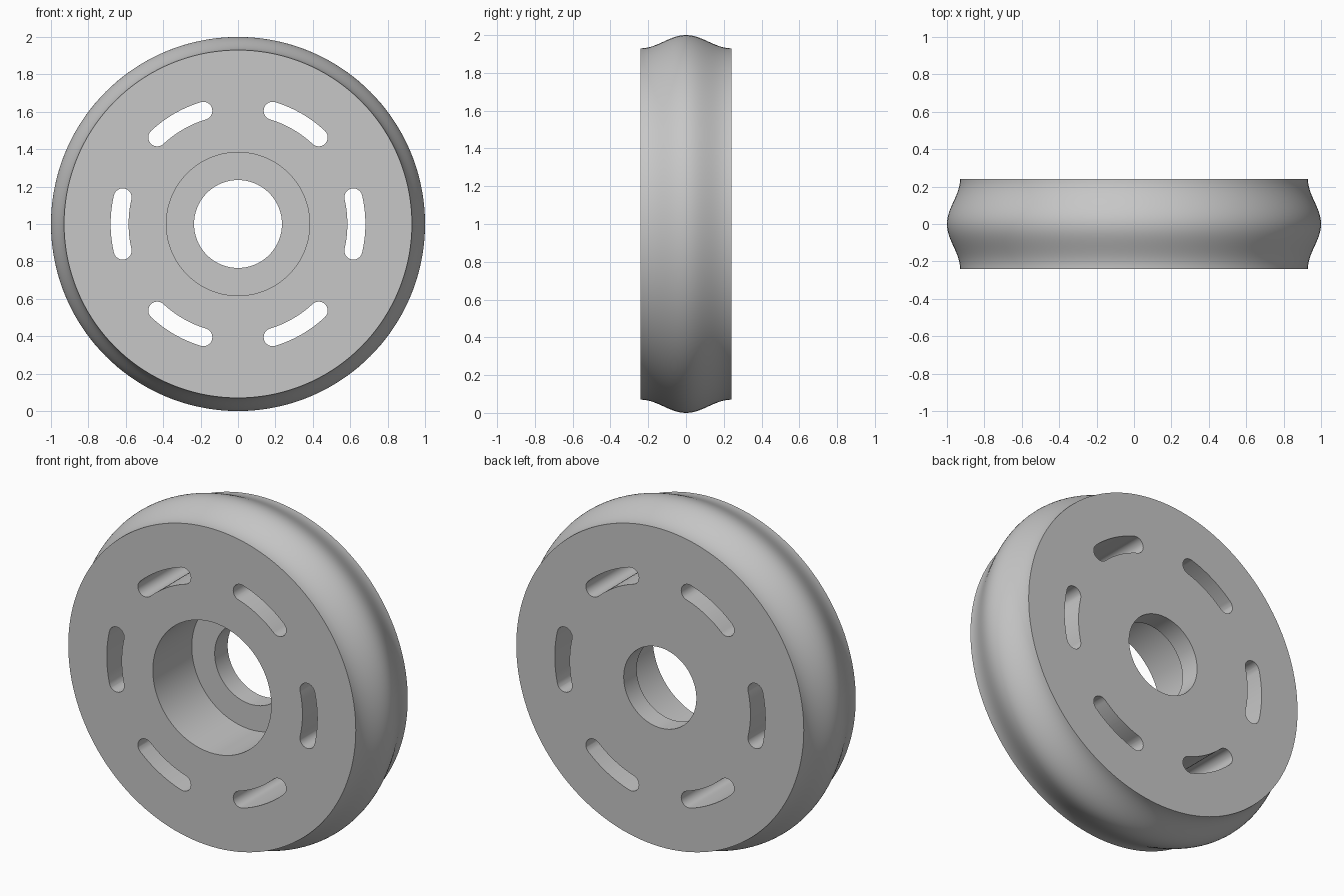
import bpy, bmesh
from math import pi, cos, sin, radians
from mathutils import Vector

cube = bpy.data.objects.get("Cube")
if cube:
    bpy.data.objects.remove(cube)

HALF = 0.24                 # half width of the wheel
BORE, POCKET = 0.235, 0.383  # through hole and bearing pocket radii
FLOOR = 0.12                # y of the pocket floor
CENTRE = Vector((0, 0, 1))

grey = bpy.data.materials.new("plain grey")
grey.use_nodes = True
grey.diffuse_color = (0.57, 0.57, 0.57, 1)
grey.node_tree.nodes["Principled BSDF"].inputs["Base Color"].default_value = grey.diffuse_color


def make_object(name, bm):
    bmesh.ops.recalc_face_normals(bm, faces=bm.faces)
    mesh = bpy.data.meshes.new(name)
    bm.to_mesh(mesh)
    bm.free()
    mesh.materials.append(grey)
    obj = bpy.data.objects.new(name, mesh)
    obj.location = CENTRE
    bpy.context.collection.objects.link(obj)
    return obj


def lathe(name, profile, segments):
    """Revolve a closed (radius, y) profile around the y axis."""
    bm = bmesh.new()
    verts = [bm.verts.new((r, y, 0)) for r, y in profile]
    edges = [bm.edges.new((v, verts[i - 1])) for i, v in enumerate(verts)]
    bmesh.ops.spin(bm, geom=verts + edges, cent=(0, 0, 0), axis=(0, 1, 0),
                   angle=2 * pi, steps=segments, use_merge=True)
    bmesh.ops.remove_doubles(bm, verts=bm.verts, dist=1e-5)
    return make_object(name, bm)


def slot_outline(middle, radius=0.633, width=0.048, spread=radians(13), steps=12):
    """Curved slot with round ends, as (x, z) points."""
    points = []
    for side in (1, -1):
        for i in range(steps + 1):      # long arc
            a = middle + side * spread * (2 * i / steps - 1)
            r = radius + side * width
            points.append((r * cos(a), r * sin(a)))
        end = middle + side * spread
        start = end if side == 1 else end + pi
        for i in range(1, steps):       # round end
            a = start + pi * i / steps
            points.append((radius * cos(end) + width * cos(a),
                           radius * sin(end) + width * sin(a)))
    return points


# Wheel body: wavy tread, flat sides, stepped bore
STEPS = 28
tread = []
for i in range(STEPS + 1):
    y = HALF * (2 * i / STEPS - 1)
    tread.append((0.965 + 0.035 * cos(pi * y / HALF), y))
bore = [(BORE, HALF), (BORE, FLOOR), (POCKET, FLOOR), (POCKET, -HALF)]
wheel = lathe("wheel_body", tread + bore, 144)

# Six slot cutters in one helper mesh
bm = bmesh.new()
for k in range(6):
    outline = slot_outline(k * pi / 3)
    face = bm.faces.new([bm.verts.new((x, -0.4, z)) for x, z in outline])
    moved = bmesh.ops.extrude_face_region(bm, geom=[face])["geom"]
    bmesh.ops.translate(bm, vec=(0, 0.8, 0),
                        verts=[g for g in moved if isinstance(g, bmesh.types.BMVert)])
cutter = make_object("slot_cutter", bm)
cutter.hide_render = True

# Cut the slots, then drop the helper
bpy.context.view_layer.objects.active = wheel
wheel.select_set(True)
cut = wheel.modifiers.new("slots", "BOOLEAN")
cut.operation = "DIFFERENCE"
cut.solver = "EXACT"
cut.object = cutter
bpy.ops.object.modifier_apply(modifier=cut.name)
bpy.data.objects.remove(cutter)

bpy.ops.object.shade_smooth_by_angle(angle=radians(30))
